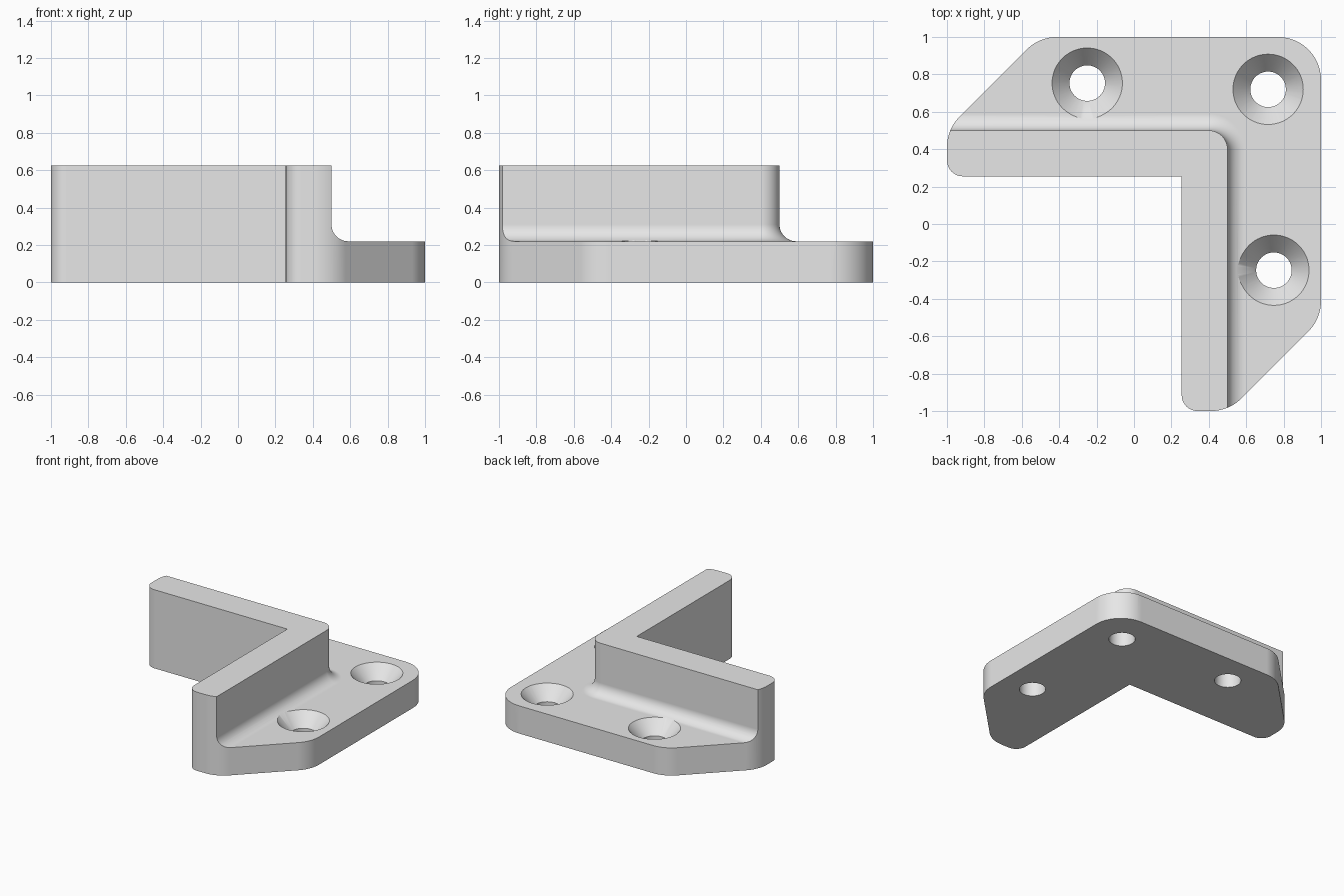
import bpy, bmesh, math
from mathutils import Vector

cube = bpy.data.objects.get("Cube")
if cube:
    bpy.data.objects.remove(cube, do_unlink=True)

HEIGHT, FLANGE, WALL, FILLET = 0.625, 0.22, 0.5, 0.09

grey = bpy.data.materials.new("light_grey")
grey.use_nodes = True
grey.diffuse_color = (0.8, 0.8, 0.8, 1)
grey.node_tree.nodes["Principled BSDF"].inputs["Base Color"].default_value = (0.8, 0.8, 0.8, 1)


def rounded(corners, steps=12):
    """Closed 2D outline from (x, y, radius) corners."""
    out = []
    for i, (x, y, r) in enumerate(corners):
        p = Vector((x, y))
        if r == 0:
            out.append(p)
            continue
        u = (Vector(corners[i - 1][:2]) - p).normalized()
        v = (Vector(corners[(i + 1) % len(corners)][:2]) - p).normalized()
        half = u.angle(v) / 2
        centre = p + (u + v).normalized() * r / math.sin(half)
        t = r / math.tan(half)
        s, e = p + u * t - centre, p + v * t - centre
        a = s.angle(e)
        for k in range(steps + 1):
            f = k / steps
            out.append(centre + (s * math.sin((1 - f) * a) + e * math.sin(f * a)) / math.sin(a))
    return out


def loft(name, rings):
    """Solid through a stack of (outline, z) rings with equal point counts."""
    bm = bmesh.new()
    loops = [[bm.verts.new((p[0], p[1], z)) for p in outline] for outline, z in rings]
    for a, b in zip(loops, loops[1:]):
        for i in range(len(a)):
            j = (i + 1) % len(a)
            bm.faces.new((a[i], a[j], b[j], b[i]))
    bm.faces.new(loops[0])
    bm.faces.new(loops[-1])
    bmesh.ops.recalc_face_normals(bm, faces=bm.faces)
    mesh = bpy.data.meshes.new(name)
    bm.to_mesh(mesh)
    bm.free()
    mesh.materials.append(grey)
    ob = bpy.data.objects.new(name, mesh)
    bpy.context.collection.objects.link(ob)
    return ob


def circle(x, y, r, n=64):
    return [(x + r * math.cos(math.tau * i / n), y + r * math.sin(math.tau * i / n))
            for i in range(n)]


def boolean(target, tool, operation):
    tool.hide_render = True
    mod = target.modifiers.new(operation.title(), 'BOOLEAN')
    mod.operation, mod.solver, mod.object = operation, 'EXACT', tool
    bpy.context.view_layer.objects.active = target
    bpy.ops.object.modifier_apply(modifier=mod.name)
    bpy.data.objects.remove(tool, do_unlink=True)


# Full-height L outline, symmetric about the diagonal
half_outline = [(-1, 0.255, 0.085), (-1, 0.507, 0.234), (-0.507, 1, 0.234)]
corners = ([(0.255, 0.255, 0)] + half_outline + [(1, 1, 0.23)]
           + [(y, x, r) for x, y, r in reversed(half_outline)])
outline = rounded(corners)
bracket = loft("corner_bracket", [(outline, 0), (outline, HEIGHT)])


# Envelope: wide flange below, filleted step up to the L wall
def envelope(d):
    edge = WALL + d
    return rounded([(-2, -2, 0), (-2, edge, 0), (edge, edge, 0.1 + d), (edge, -2, 0)], 16)


rings = [(envelope(3), -1), (envelope(3), FLANGE)]
for k in range(13):
    a = math.pi / 2 * k / 12
    rings.append((envelope(FILLET * (1 - math.sin(a))), FLANGE + FILLET * (1 - math.cos(a))))
rings.append((envelope(0), 1))
boolean(bracket, loft("wall_envelope", rings), 'INTERSECT')

# Countersunk screw holes
BORE, SINK, DEPTH, OVER = 0.095, 0.188, 0.105, 0.03
wide = SINK + (SINK - BORE) * OVER / DEPTH
for x, y in [(-0.25, 0.753), (0.717, 0.72), (0.748, -0.247)]:
    cutter = loft("screw_cutter", [(circle(x, y, BORE), -0.1),
                                   (circle(x, y, BORE), FLANGE - DEPTH),
                                   (circle(x, y, wide), FLANGE + OVER),
                                   (circle(x, y, wide), 1)])
    boolean(bracket, cutter, 'DIFFERENCE')

# Smooth fillets and bores, crisp edges, flat planes
bpy.ops.object.select_all(action='DESELECT')
bracket.select_set(True)
bpy.context.view_layer.objects.active = bracket
bpy.ops.object.shade_smooth_by_angle(angle=math.radians(30))
normals = bracket.modifiers.new("FlatPlanes", 'WEIGHTED_NORMAL')
normals.keep_sharp = True
